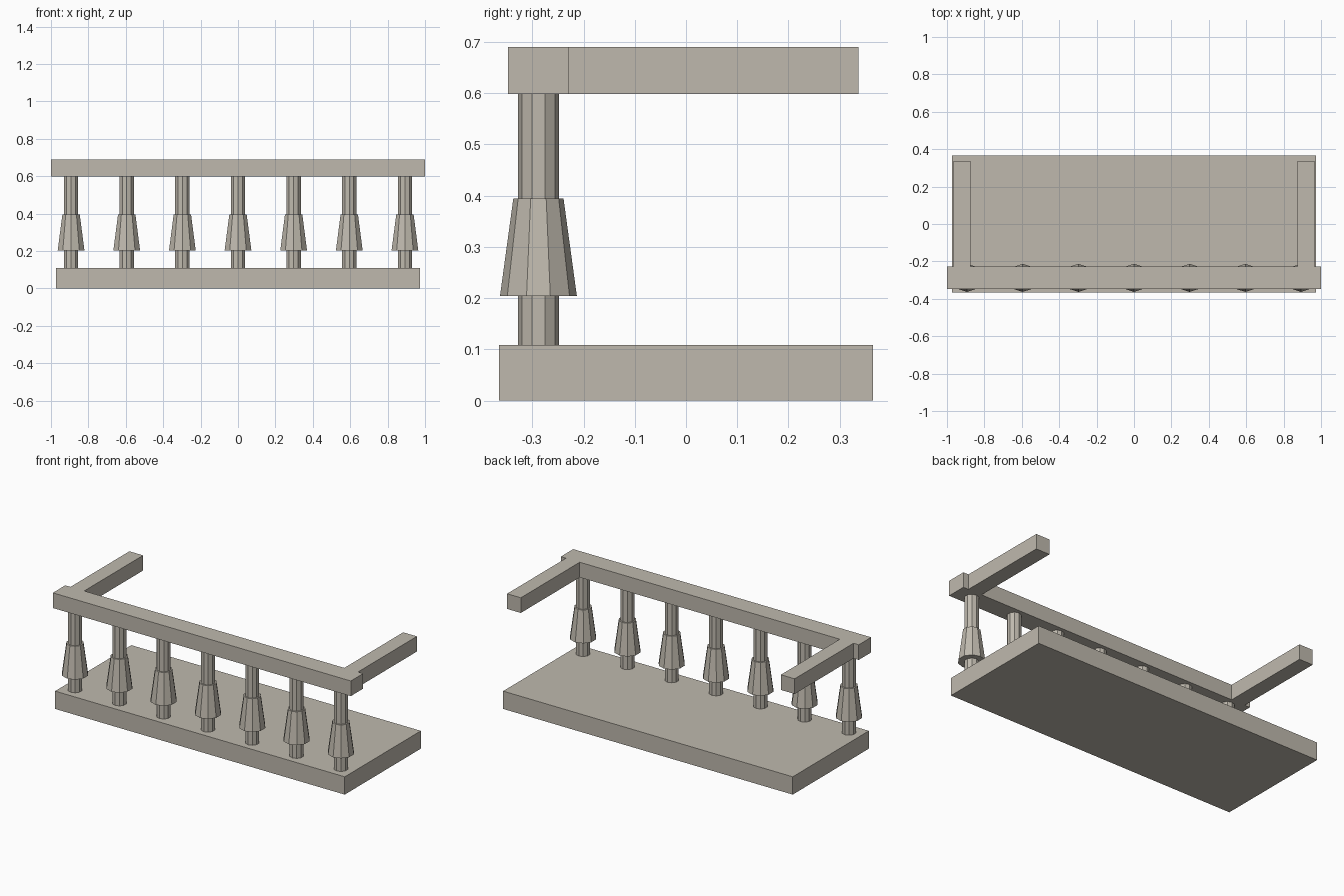
import bpy
import math

SIDES = 10
POST_Y = -0.288

if "Cube" in bpy.data.objects:
    bpy.data.objects.remove(bpy.data.objects["Cube"], do_unlink=True)

stone = bpy.data.materials.new("warm_grey_stone")
stone.use_nodes = True
colour = (0.52, 0.485, 0.42, 1)
stone.diffuse_color = colour
stone.node_tree.nodes["Principled BSDF"].inputs["Base Color"].default_value = colour


def finish(name):
    obj = bpy.context.object
    obj.name = name
    obj.data.materials.append(stone)
    return obj


def box(name, low, high):
    centre = [(a + b) / 2 for a, b in zip(low, high)]
    bpy.ops.mesh.primitive_cube_add(size=1, location=centre)
    obj = finish(name)
    obj.scale = [b - a for a, b in zip(low, high)]
    bpy.ops.object.transform_apply(location=False, rotation=False, scale=True)


def tapered(name, x, bottom, top, r_bottom, r_top):
    bpy.ops.mesh.primitive_cone_add(
        vertices=SIDES, radius1=r_bottom, radius2=r_top, depth=top - bottom,
        location=(x, POST_Y, (bottom + top) / 2))
    finish(name)


# Floor slab and front handrail
box("floor_slab", (-0.972, -0.365, 0), (0.972, 0.365, 0.108))
box("front_rail", (-1, -0.347, 0.598), (1, -0.228, 0.69))

# Side handrails running back from the front rail
box("left_rail", (0.873, -0.228, 0.598), (0.965, 0.337, 0.69))
box("right_rail", (-0.965, -0.228, 0.598), (-0.873, 0.337, 0.69))

# Row of balusters: slim shaft with a flared sleeve
for i in range(7):
    x = (i - 3) * 0.2975
    tapered(f"baluster_shaft_{i + 1}", x, 0.108, 0.598, 0.04, 0.04)
    tapered(f"baluster_sleeve_{i + 1}", x, 0.204, 0.394, 0.075, 0.049)
